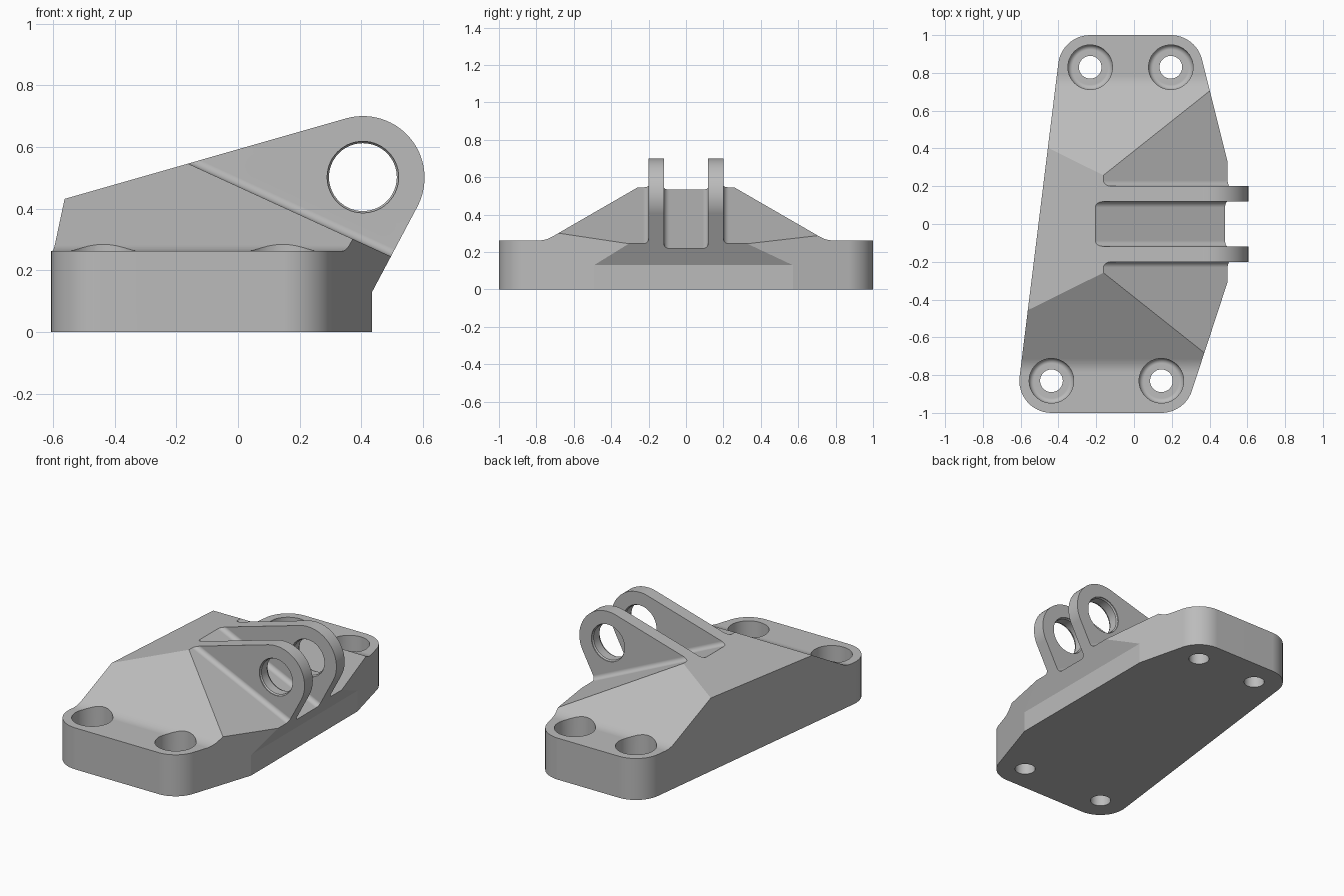
import bpy, bmesh
from math import sin, cos, radians, pi
from mathutils import Vector

if "Cube" in bpy.data.objects:
    bpy.data.objects.remove(bpy.data.objects["Cube"], do_unlink=True)

grey = bpy.data.materials.new("machined grey")
grey.use_nodes = True
grey.diffuse_color = (0.5, 0.5, 0.5, 1)
grey.node_tree.nodes["Principled BSDF"].inputs["Base Color"].default_value = (0.5, 0.5, 0.5, 1)


def finish(name, bm):
    bmesh.ops.recalc_face_normals(bm, faces=bm.faces)
    mesh = bpy.data.meshes.new(name)
    bm.to_mesh(mesh)
    bm.free()
    mesh.materials.append(grey)
    ob = bpy.data.objects.new(name, mesh)
    bpy.context.collection.objects.link(ob)
    return ob


def prism(name, points, sweep):
    """Closed 3D outline swept along a vector."""
    bm = bmesh.new()
    low = [bm.verts.new(p) for p in points]
    high = [bm.verts.new(Vector(p) + Vector(sweep)) for p in points]
    bm.faces.new(low)
    bm.faces.new(high)
    n = len(low)
    for i in range(n):
        j = (i + 1) % n
        bm.faces.new((low[i], low[j], high[j], high[i]))
    return finish(name, bm)


def lathe(name, profile, place, steps=56):
    """Radius/height profile turned into a solid; place maps local to world."""
    bm = bmesh.new()
    rings = [[bm.verts.new(place(r * cos(2 * pi * k / steps), r * sin(2 * pi * k / steps), h))
              for k in range(steps)] for r, h in profile]
    bm.faces.new(rings[0])
    bm.faces.new(rings[-1])
    for a, b in zip(rings, rings[1:]):
        for k in range(steps):
            m = (k + 1) % steps
            bm.faces.new((a[k], a[m], b[m], b[k]))
    return finish(name, bm)


def arc(cx, cy, r, start, end, steps=12):
    angles = [radians(start + (end - start) * i / steps) for i in range(steps + 1)]
    return [(cx + r * cos(a), cy + r * sin(a)) for a in angles]


def combine(ob, tool, operation):
    mod = ob.modifiers.new(operation.lower(), "BOOLEAN")
    mod.operation, mod.object, mod.solver = operation, tool, "EXACT"
    bpy.context.view_layer.objects.active = ob
    bpy.ops.object.modifier_apply(modifier=mod.name)
    bpy.data.objects.remove(tool, do_unlink=True)


# Side silhouette: wedge with round lug end and undercut
side = [(-0.7, 0), (0.435, 0), (0.435, 0.13)]
side += arc(0.405, 0.5, 0.2, -27.85, 105.96, 28) + [(-0.7, 0.392)]
bracket = prism("bracket", [(x, -1.2, z) for x, z in side], (0, 2.4, 0))

# Plan outline: corners concentric with the bolt holes
bolts = [(-0.437, -0.83), (0.145, -0.83), (0.195, 0.83), (-0.232, 0.83)]
plan = arc(*bolts[0], 0.17, 172.96, 270) + arc(*bolts[1], 0.17, 270, 341.9)
plan += [(0.5, -0.293), (0.7, -0.293), (0.7, 0.311), (0.5, 0.311)]
plan += arc(*bolts[2], 0.17, 14, 90) + arc(*bolts[3], 0.17, 90, 172.96)
combine(bracket, prism("plan_outline", [(x, y, -0.1) for x, y in plan], (0, 0, 1)), "INTERSECT")

# Lengthwise profile: flat feet, soft transition, sloped shoulders
foot, toe, knee, rise = 0.262, 0.79, 0.75, 0.577
half = [(1.1, -0.1), (1.1, foot)]
for i in range(7):
    t = i / 6
    end_y = 0.715
    y = (1 - t) ** 2 * toe + 2 * t * (1 - t) * knee + t * t * end_y
    half.append((y, foot + t * t * (knee - end_y) * rise))
half += [(0.24, foot + (knee - 0.24) * rise), (0.24, 0.8)]
outline = half + [(-y, z) for y, z in reversed(half)]
combine(bracket, prism("shoulder_profile", [(-1, y, z) for y, z in outline], (2, 0, 0)), "INTERSECT")

# Ramped pockets beside and between the lugs, with rounded roots
start_x, ramp, r = -0.6, -0.458, 0.03
base = 0.545 + ramp * (start_x + 0.16)
sweep = (1.6, 0, 1.6 * ramp)


def pocket(name, section):
    combine(bracket, prism(name, [(start_x, y, z) for y, z in section], sweep), "DIFFERENCE")


for s in (-1, 1):
    root = arc(0.2 + r, base + r, r, 180, 270)
    section = [(0.2, base + 1)] + root + [(1.3, base), (1.3, base + 1)]
    pocket("outer_pocket", [(s * y, z) for y, z in section])
floor = base - 0.032
left_root = arc(-0.118 + r, floor + r, r, 180, 270)
right_root = arc(0.118 - r, floor + r, r, 270, 360)
pocket("middle_pocket", [(-0.118, base + 1)] + left_root + right_root + [(0.118, base + 1)])

# Bolt holes with round-bottomed counterbores
bore = [(0.06, -0.1), (0.06, 0.1)] + arc(0.093, 0.125, 0.025, 270, 360, 9) + [(0.118, 0.6)]
for bx, by in bolts:
    combine(bracket, lathe("bolt_hole", bore, lambda x, y, h: (bx + x, by + y, h)), "DIFFERENCE")

# Pin holes through both lugs, with chamfered rims
half_pin = [(0.11, 0), (0.11, 0.112), (0.116, 0.112), (0.116, 0.122), (0.11, 0.13),
            (0.11, 0.187), (0.116, 0.195), (0.116, 0.25)]
pin = [(q, -h) for q, h in reversed(half_pin[1:])] + half_pin[1:]
combine(bracket, lathe("pin_hole", pin, lambda x, y, h: (0.405 + x, h, 0.502 + y)), "DIFFERENCE")

# Smooth rounded areas, keep crisp machined edges
for ob in bpy.context.selected_objects:
    ob.select_set(False)
bracket.select_set(True)
bpy.context.view_layer.objects.active = bracket
bpy.ops.object.shade_smooth_by_angle(angle=radians(11))
normals = bracket.modifiers.new("weighted normals", "WEIGHTED_NORMAL")
normals.keep_sharp = True
